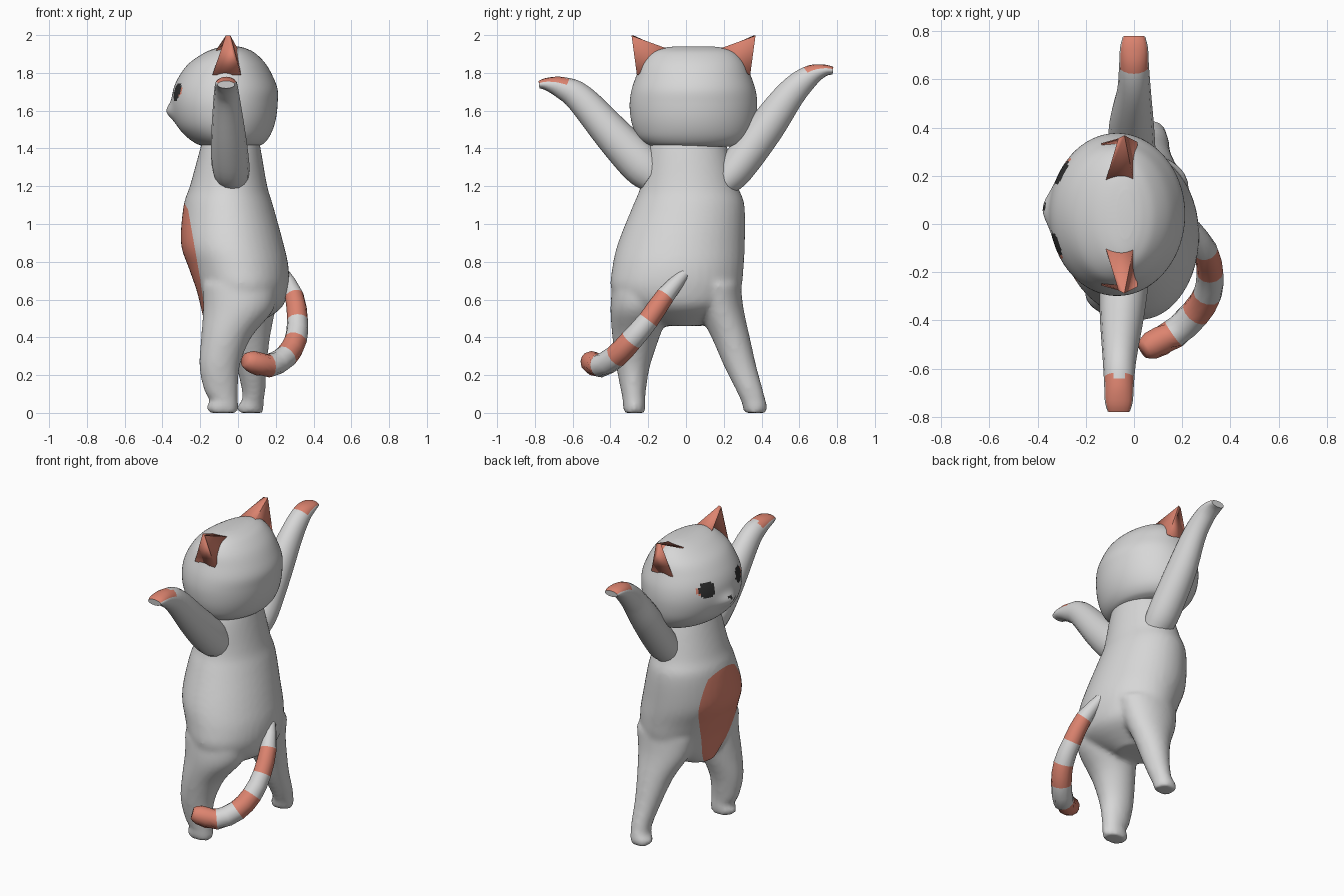
import bpy, bmesh, math
from mathutils import Vector

if "Cube" in bpy.data.objects:
    bpy.data.objects.remove(bpy.data.objects["Cube"])


def material(name, rgb):
    m = bpy.data.materials.new(name)
    m.diffuse_color = (*rgb, 1)
    m.use_nodes = True
    m.node_tree.nodes["Principled BSDF"].inputs["Base Color"].default_value = m.diffuse_color
    return m


MATS = [material("light_grey", (0.68, 0.68, 0.68)),
        material("coral", (0.72, 0.23, 0.16)),
        material("dark", (0.03, 0.03, 0.03))]


def finish(name, bm, angle=60):
    bmesh.ops.recalc_face_normals(bm, faces=bm.faces)
    me = bpy.data.meshes.new(name)
    bm.to_mesh(me)
    bm.free()
    for m in MATS:
        me.materials.append(m)
    ob = bpy.data.objects.new(name, me)
    bpy.context.collection.objects.link(ob)
    smooth(ob, angle)
    return ob


def select(ob):
    bpy.ops.object.select_all(action='DESELECT')
    ob.select_set(True)
    bpy.context.view_layer.objects.active = ob


def smooth(ob, angle):
    select(ob)
    bpy.ops.object.shade_smooth_by_angle(angle=math.radians(angle))


def refine(pts, steps):
    """Catmull-Rom interpolation of (x, y, z, ra, rb) stations."""
    pts = [Vector(p) for p in pts]
    out = []
    for i in range(len(pts) - 1):
        a, b, c, d = pts[max(i - 1, 0)], pts[i], pts[i + 1], pts[min(i + 2, len(pts) - 1)]
        for k in range(steps):
            t = k / steps
            out.append(0.5 * (2 * b + (c - a) * t + (2 * a - 5 * b + 4 * c - d) * t * t
                              + (3 * b - a - 3 * c + d) * t ** 3))
    return out + [pts[-1]]


def loft(bm, pts, sides, steps=1, axis=None, color=lambda i: 0):
    """Elliptical rings along a path; axis fixes the ring normal."""
    pts = refine(pts, steps)
    pos = [Vector(p[:3]) for p in pts]
    rings = []
    for i, p in enumerate(pts):
        t = axis or (pos[min(i + 1, len(pos) - 1)] - pos[max(i - 1, 0)]).normalized()
        u = (Vector((1, 0, 0)) - t * t.x).normalized()
        v = t.cross(u)
        rings.append([bm.verts.new(pos[i] + u * p[3] * math.cos(2 * math.pi * k / sides)
                                   + v * p[4] * math.sin(2 * math.pi * k / sides))
                      for k in range(sides)])
    for i in range(len(rings) - 1):
        for k in range(sides):
            j = (k + 1) % sides
            f = bm.faces.new((rings[i][k], rings[i][j], rings[i + 1][j], rings[i + 1][k]))
            f.material_index = color(i)
    bm.faces.new(rings[0]).material_index = color(0)
    bm.faces.new(rings[-1]).material_index = color(len(rings) - 2)


def extents(rows):
    """(z, x0, x1, y0, y1) rows to loft stations."""
    return [((a + b) / 2, (c + d) / 2, z, (b - a) / 2, (d - c) / 2) for z, a, b, c, d in rows]


UP = Vector((0, 0, 1))

# Torso and legs, fused by remeshing
TORSO = [(1.5, -.17, .10, -.16, .18), (1.4, -.20, .12, -.20, .22), (1.2, -.255, .155, -.24, .275),
         (1.1, -.288, .185, -.28, .31), (.9, -.303, .24, -.36, .312), (.77, -.262, .268, -.39, .305),
         (.65, -.22, .265, -.395, .29), (.55, -.195, .225, -.31, .23), (.46, -.175, .08, -.13, .09)]
LEG_A = [(.68, -.19, .2, -.39, -.1), (.55, -.185, .19, -.4, -.09), (.4, -.195, .07, -.39, -.14),
         (.25, -.205, .01, -.37, -.19), (.12, -.18, 0, -.345, -.212), (.065, -.15, 0, -.335, -.215),
         (.035, -.168, .002, -.335, -.213), (0, -.155, 0, -.33, -.218)]
LEG_B = [(.68, -.17, .23, .02, .29), (.55, -.14, .2, .06, .305), (.4, -.06, .17, .135, .338),
         (.25, -.01, .152, .2, .372), (.12, .02, .145, .265, .408), (.065, .02, .137, .29, .422),
         (.035, -.004, .137, .3, .432), (0, .004, .13, .305, .428)]
parts = []
for rows in (TORSO, LEG_A, LEG_B):
    b = bmesh.new()
    loft(b, extents(rows), 40, 4, UP)
    parts.append(finish("body", b))
for ob in parts:
    ob.select_set(True)
bpy.context.view_layer.objects.active = parts[0]
bpy.ops.object.join()
body = bpy.context.view_layer.objects.active
rm = body.modifiers.new("fuse", 'REMESH')
rm.mode, rm.voxel_size = 'VOXEL', 0.016
sm = body.modifiers.new("soften", 'SMOOTH')
sm.factor, sm.iterations = 0.5, 6
for n in ("fuse", "soften"):
    bpy.ops.object.modifier_apply(modifier=n)

# Belly patch: cut the body with planes and colour what lies inside all of them
PLANES = [((-.265, 0, 1.08), (-.6, 0, -.105)), ((-.29, 0, 1.12), (-.06, 0, -.035)),
          ((0, .08, .46), (0, -.28, .12)), ((0, -.13, .46), (0, .28, .12))]
bm = bmesh.new()
bm.from_mesh(body.data)
for co, no in PLANES:
    bmesh.ops.bisect_plane(bm, geom=bm.verts[:] + bm.edges[:] + bm.faces[:],
                           plane_co=co, plane_no=no)
for f in bm.faces:
    c = f.calc_center_median()
    f.material_index = int(c.z > .44 and all((c - Vector(co)).dot(Vector(no)) > 0
                                             for co, no in PLANES))
bm.to_mesh(body.data)
bm.free()
body.data.materials.clear()
for m in MATS:
    body.data.materials.append(m)
# reapply face colours, since clearing materials resets them
bm = bmesh.new()
bm.from_mesh(body.data)
for f in bm.faces:
    c = f.calc_center_median()
    f.material_index = int(c.z > .44 and all((c - Vector(co)).dot(Vector(no)) > 0
                                             for co, no in PLANES))
bm.to_mesh(body.data)
bm.free()
smooth(body, 60)

# Head with a small muzzle, eyes and nose coloured on its faces
HEAD = [(1.41, -.17, .10, -.17, .25), (1.425, -.22, .135, -.215, .295), (1.46, -.27, .165, -.255, .335),
        (1.51, -.315, .188, -.28, .36), (1.57, -.34, .203, -.294, .373), (1.64, -.35, .21, -.298, .377),
        (1.71, -.343, .21, -.288, .368), (1.78, -.313, .185, -.265, .345), (1.85, -.26, .145, -.235, .315),
        (1.905, -.18, .09, -.185, .265), (1.93, -.12, .04, -.13, .21), (1.94, -.07, 0, -.06, .14)]
bm = bmesh.new()
loft(bm, extents(HEAD), 128, 6, UP)
MID = 0.065
for v in bm.verts:
    if v.co.x < -.1:
        v.co.x -= .034 * math.exp(-((v.co.y - MID) / .075) ** 2 - ((v.co.z - 1.595) / .045) ** 2)
for f in bm.faces:
    c = f.calc_center_median()
    if c.x > -.15:
        continue
    d = abs(c.y - MID)
    if math.hypot((d - .145) / .048, (c.z - 1.70) / .05) < 1:
        f.material_index = 2
    elif math.hypot((d - .19) / .022, (c.z - 1.70) / .022) < 1:
        f.material_index = 1
    elif 1.605 < c.z < 1.63 and d < (c.z - 1.595) * .6:
        f.material_index = 2
finish("head", bm)

# Ears: pyramids left open towards the face
for side, name in ((1, "left_ear"), (-1, "right_ear")):
    bm = bmesh.new()
    p = [bm.verts.new((x, .04 + side * y, z)) for x, y, z in
         ((-.12, .13, 1.915), (.0, .13, 1.925), (.015, .30, 1.79), (-.135, .295, 1.79),
          (-.065, .315, 1.997), (-.04, .328, 1.997))]
    for f in ((0, 1, 5, 4), (1, 2, 5), (2, 3, 4, 5)):
        bm.faces.new([p[i] for i in f]).material_index = 1
    ear = finish(name, bm, 30)
    so = ear.modifiers.new("thickness", 'SOLIDIFY')
    so.thickness = 0.008

# Arms with coral palms facing up
ARM_A = [(-.03, -.17, 1.26, .09, .10), (-.04, -.24, 1.32, .10, .112), (-.05, -.38, 1.465, .092, .10),
         (-.06, -.56, 1.665, .07, .078), (-.062, -.66, 1.722, .062, .058), (-.063, -.735, 1.74, .058, .035),
         (-.063, -.778, 1.738, .046, .02)]
ARM_B = [(-.01, .20, 1.22, .09, .08), (-.01, .27, 1.30, .10, .095), (-.01, .42, 1.505, .092, .096),
         (0, .555, 1.69, .07, .078), (0, .655, 1.782, .062, .058), (0, .73, 1.812, .058, .033),
         (0, .778, 1.812, .046, .02)]
for name, pts in (("right_arm", ARM_A), ("left_arm", ARM_B)):
    bm = bmesh.new()
    loft(bm, pts, 16, 4)
    bmesh.ops.recalc_face_normals(bm, faces=bm.faces)
    for f in bm.faces:
        c = f.calc_center_median()
        f.material_index = int(abs(c.y) > .63 and f.normal.z > .55)
    finish(name, bm)

# Striped tail
TAIL = [(.245, -.01, .735, .03, .03), (.298, -.11, .62, .05, .05), (.315, -.20, .49, .055, .055),
        (.305, -.29, .385, .06, .06), (.255, -.37, .30, .062, .062), (.165, -.455, .25, .063, .063),
        (.07, -.505, .272, .058, .058), (.035, -.525, .282, .035, .035)]
bm = bmesh.new()
loft(bm, TAIL, 12, 2, color=lambda i: int(i // 2 in (1, 3, 5, 6)))
finish("tail", bm)
